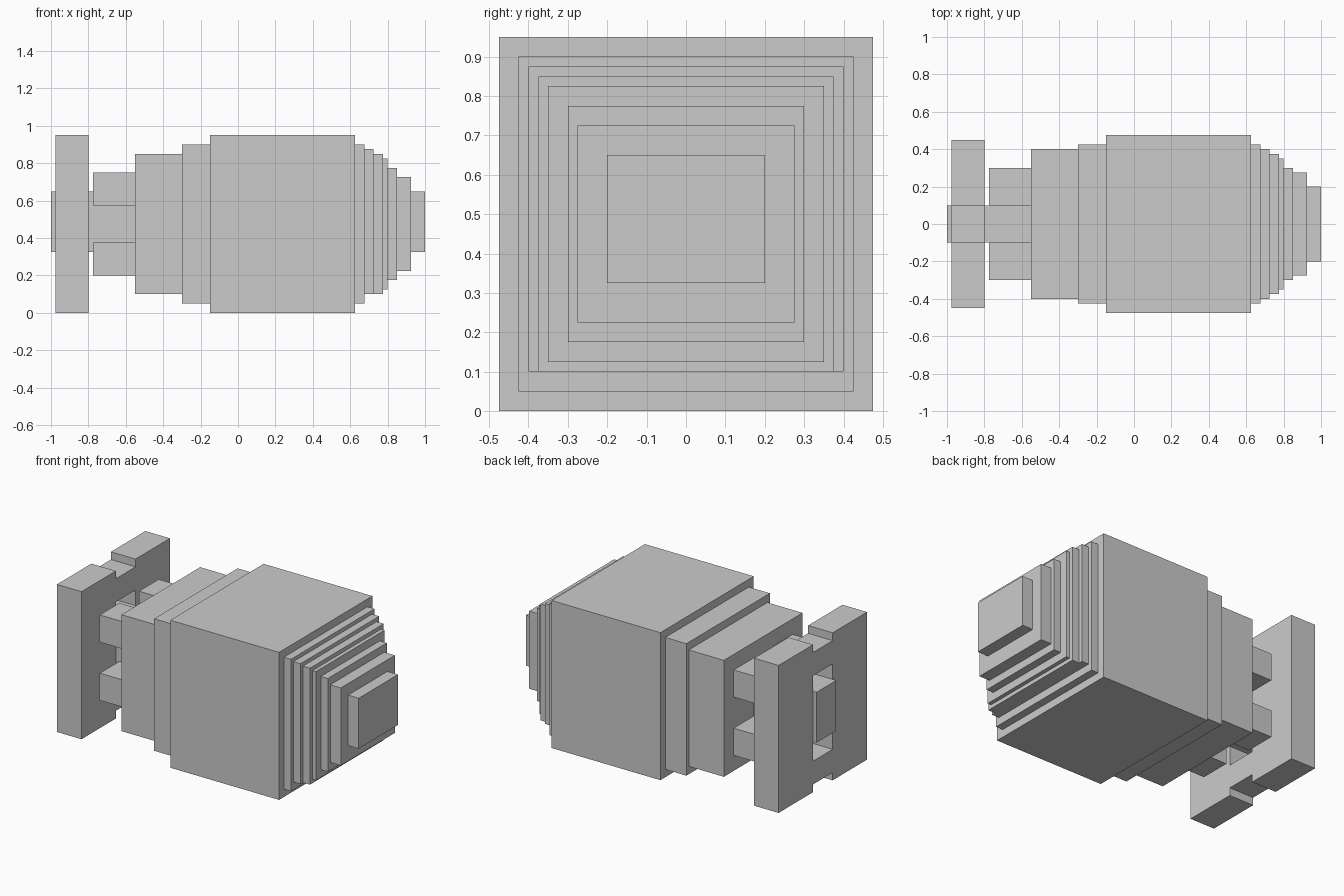
import bpy
import bmesh


def box(name, x, y, z):
    """Axis-aligned block from (min, max) ranges."""
    bm = bmesh.new()
    bmesh.ops.create_cube(bm, size=1)
    for v in bm.verts:
        v.co = [r[0] + (c + 0.5) * (r[1] - r[0]) for c, r in zip(v.co, (x, y, z))]
    mesh = bpy.data.meshes.new(name)
    bm.to_mesh(mesh)
    bm.free()
    obj = bpy.data.objects.new(name, mesh)
    bpy.context.collection.objects.link(obj)
    return obj


# Stepped hull, tail to nose: x start, x end, half width, z bottom, z top
hull = [
    (-0.55, -0.30, 0.400, 0.100, 0.850),
    (-0.30, -0.15, 0.425, 0.050, 0.900),
    (-0.15, 0.625, 0.475, 0.000, 0.950),
    (0.625, 0.675, 0.425, 0.050, 0.900),
    (0.675, 0.725, 0.400, 0.100, 0.875),
    (0.725, 0.775, 0.375, 0.100, 0.850),
    (0.775, 0.800, 0.350, 0.125, 0.825),
    (0.800, 0.850, 0.300, 0.175, 0.775),
    (0.850, 0.925, 0.275, 0.225, 0.725),
    (0.925, 1.000, 0.200, 0.325, 0.650),
]
for i, (x0, x1, w, z0, z1) in enumerate(hull):
    box(f"hull_step_{i + 1}", (x0, x1), (-w, w), (z0, z1))

# Tail shaft running through the opening of the tail frame
box("tail_shaft", (-1.0, -0.55), (-0.1, 0.1), (0.325, 0.65))

# Four blocks around the shaft behind the hull
for side, y in (("left", (0.1, 0.3)), ("right", (-0.3, -0.1))):
    for level, z in (("upper", (0.575, 0.75)), ("lower", (0.2, 0.375))):
        box(f"tail_block_{level}_{side}", (-0.775, -0.55), y, z)

# Tail frame: two tall side slabs joined by slightly inset bridges
frame_x = (-0.975, -0.8)
box("tail_slab_left", frame_x, (0.1, 0.45), (0, 0.95))
box("tail_slab_right", frame_x, (-0.45, -0.1), (0, 0.95))
box("tail_bridge_top", frame_x, (-0.1, 0.1), (0.75, 0.9))
box("tail_bridge_bottom", frame_x, (-0.1, 0.1), (0.05, 0.2))
